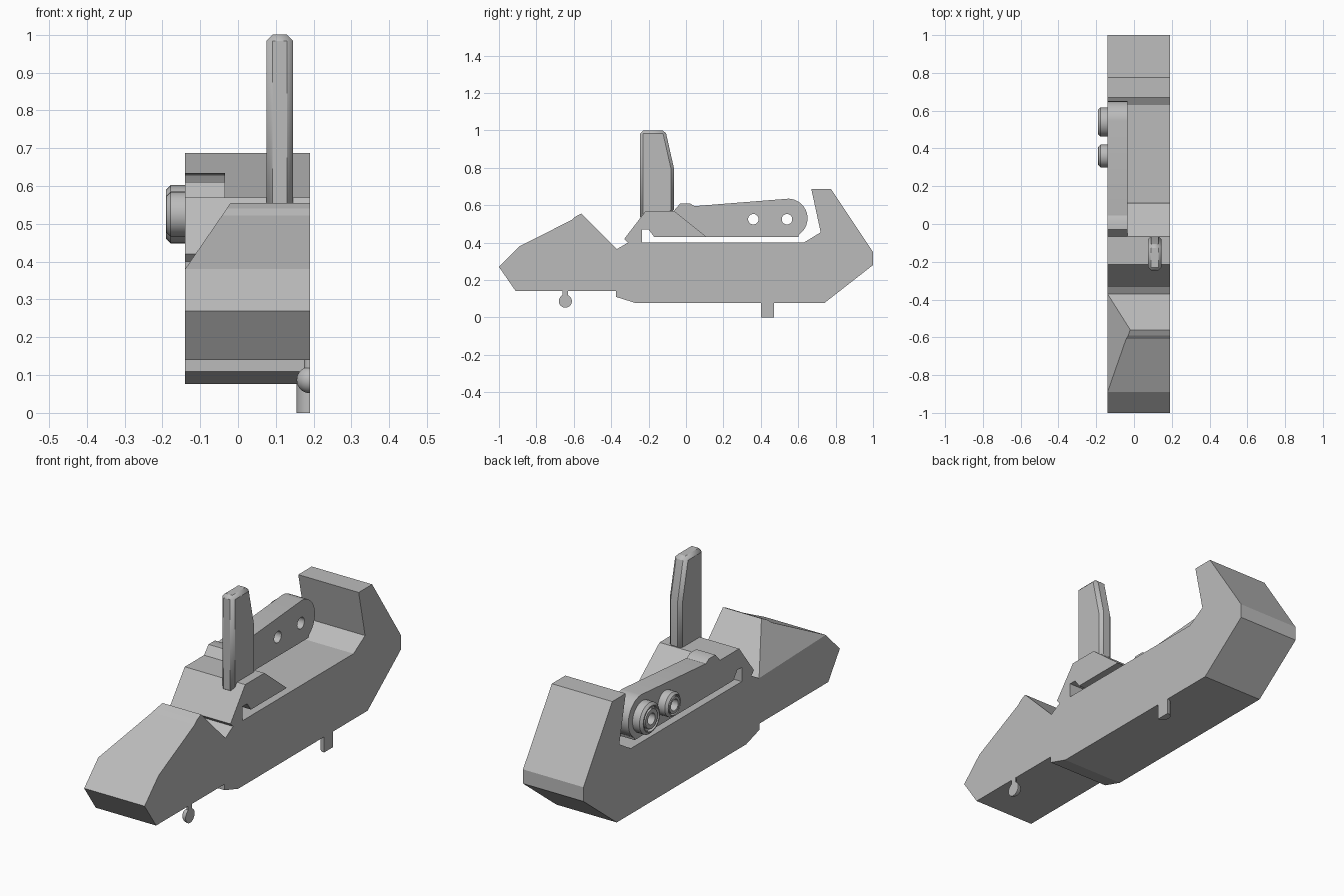
import bpy, bmesh, math
from mathutils import Vector, Matrix

cube = bpy.data.objects.get("Cube")
if cube:
    bpy.data.objects.remove(cube, do_unlink=True)

grey = bpy.data.materials.new("plain grey")
grey.use_nodes = True
COLOUR = (0.5, 0.5, 0.5, 1)
grey.diffuse_color = COLOUR
grey.node_tree.nodes["Principled BSDF"].inputs["Base Color"].default_value = COLOUR

LEFT, RIGHT, ARM = -0.14, 0.19, -0.035   # x limits of the body and the arm's inner side


def finish(name, bm, smooth=False):
    bmesh.ops.recalc_face_normals(bm, faces=bm.faces)
    mesh = bpy.data.meshes.new(name)
    bm.to_mesh(mesh)
    bm.free()
    mesh.materials.append(grey)
    ob = bpy.data.objects.new(name, mesh)
    bpy.context.collection.objects.link(ob)
    if smooth:
        bpy.ops.object.select_all(action='DESELECT')
        ob.select_set(True)
        bpy.context.view_layer.objects.active = ob
        bpy.ops.object.shade_smooth_by_angle(angle=math.radians(35))
    return ob


def extrude(points, x0, x1):
    """Side profile of (y, z) points, extruded along x."""
    bm = bmesh.new()
    face = bm.faces.new([bm.verts.new((x0, y, z)) for y, z in points])
    out = bmesh.ops.extrude_face_region(bm, geom=[face])["geom"]
    bmesh.ops.translate(bm, vec=(x1 - x0, 0, 0),
                        verts=[v for v in out if isinstance(v, bmesh.types.BMVert)])
    return bm


def cut(bm, co, no):
    """Remove what lies on the normal's side of a plane and cap the cut."""
    out = bmesh.ops.bisect_plane(bm, geom=bm.verts[:] + bm.edges[:] + bm.faces[:],
                                 plane_co=co, plane_no=no, clear_outer=True)
    edges = [e for e in out["geom_cut"] if isinstance(e, bmesh.types.BMEdge)]
    bmesh.ops.holes_fill(bm, edges=edges, sides=0)


def cylinder(bm, radius, depth, centre, axis='Z'):
    turn = Matrix.Rotation(math.pi / 2, 4, 'Y') if axis == 'X' else Matrix()
    bmesh.ops.create_cone(bm, cap_ends=True, segments=32, radius1=radius, radius2=radius,
                          depth=depth, matrix=Matrix.Translation(centre) @ turn)


# Nose, with one slanted corner
nose = extrude([(-1, .27), (-.89, .38), (-.61, .522), (-.59, .54), (-.56, .555),
                (-.37, .365), (-.37, .14), (-.91, .14)], LEFT, RIGHT)
a, b, c = Vector((LEFT, -.89, .38)), Vector((-.02, -.56, .555)), Vector((LEFT, -.37, .365))
normal = (b - a).cross(c - a).normalized()
if normal.z < 0:
    normal.negate()
cut(nose, a, normal)
finish("nose", nose)

# Main body with the raised tail and the lever block
finish("body", extrude([
    (-.37, .365), (-.31, .40), (-.33, .42), (-.215, .57), (-.065, .57), (-.065, .43),
    (-.17, .43), (-.2, .47), (-.235, .47), (-.235, .40), (.63, .40), (.72, .455),
    (.67, .687), (.775, .687), (1, .35), (1, .28), (.74, .077), (-.27, .077),
    (-.375, .11), (-.375, .14), (-.37, .14)], LEFT, RIGHT))

# Sloped wedge behind the block
finish("block_wedge", extrude([(-.065, .57), (.11, .43), (-.065, .43)], ARM, RIGHT))

# Arm with a rounded end
end = [(.545 + .105 * math.cos(t), .53 + .105 * math.sin(t))
       for t in (math.radians(88 - 9 * i) for i in range(17))]
arm = finish("arm", extrude([(-.065, .43), (-.065, .57), (-.03, .61), (.02, .61), (.045, .595)]
                            + end + [(.6, .43)], LEFT, ARM), smooth=True)

# Two hollow rollers on the arm, with holes running through
HOLE = .028
cutter_bm = bmesh.new()
for name, y, r in (("front_roller", .36, .06), ("rear_roller", .54, .077)):
    cylinder(cutter_bm, HOLE, .3, (-.09, y, .525), 'X')
    hub = HOLE + (r - HOLE) * .4
    rim = HOLE + (r - HOLE) * .65
    section = [(HOLE, LEFT), (r, LEFT), (r, -.178), (r - .012, -.19), (rim, -.19),
               (rim, -.172), (hub, -.172), (hub, -.19), (HOLE, -.19)]
    bm = bmesh.new()
    verts = [bm.verts.new((x, y + d, .525)) for d, x in section]
    edges = [bm.edges.new((verts[i - 1], verts[i])) for i in range(len(verts))]
    bmesh.ops.spin(bm, geom=verts + edges, cent=(0, y, .525), axis=(1, 0, 0),
                   angle=math.tau, steps=32)
    bmesh.ops.remove_doubles(bm, verts=bm.verts, dist=1e-4)
    finish(name, bm, smooth=True)
cutter = finish("hole_cutter", cutter_bm)
cutter.hide_render = True
cutter.hide_viewport = True
holes = arm.modifiers.new("holes", 'BOOLEAN')
holes.operation = 'DIFFERENCE'
holes.object = cutter

# Upright lever with softened edges
lever = finish("lever", extrude([(-.245, .52), (-.245, 1), (-.11, 1), (-.065, .80),
                                 (-.065, .56), (-.2, .52)], .075, .145), smooth=True)
soft = lever.modifiers.new("soft_edges", 'BEVEL')
soft.width = .016
soft.segments = 1
soft.limit_method = 'ANGLE'
soft.angle_limit = math.radians(40)

# Half-round peg and half-ball pin, flush with the flat side
peg = bmesh.new()
cylinder(peg, .035, .09, (RIGHT, .435, .045))
cut(peg, (RIGHT, 0, 0), (1, 0, 0))
finish("rear_peg", peg, smooth=True)

ball = bmesh.new()
bmesh.ops.create_uvsphere(ball, u_segments=32, v_segments=16, radius=.035,
                          matrix=Matrix.Translation((RIGHT, -.645, .087)))
cut(ball, (RIGHT, 0, 0), (1, 0, 0))
finish("front_pin_ball", ball, smooth=True)

stem = bmesh.new()
cylinder(stem, .015, .05, (RIGHT, -.645, .125))
cut(stem, (RIGHT, 0, 0), (1, 0, 0))
finish("front_pin_stem", stem, smooth=True)
